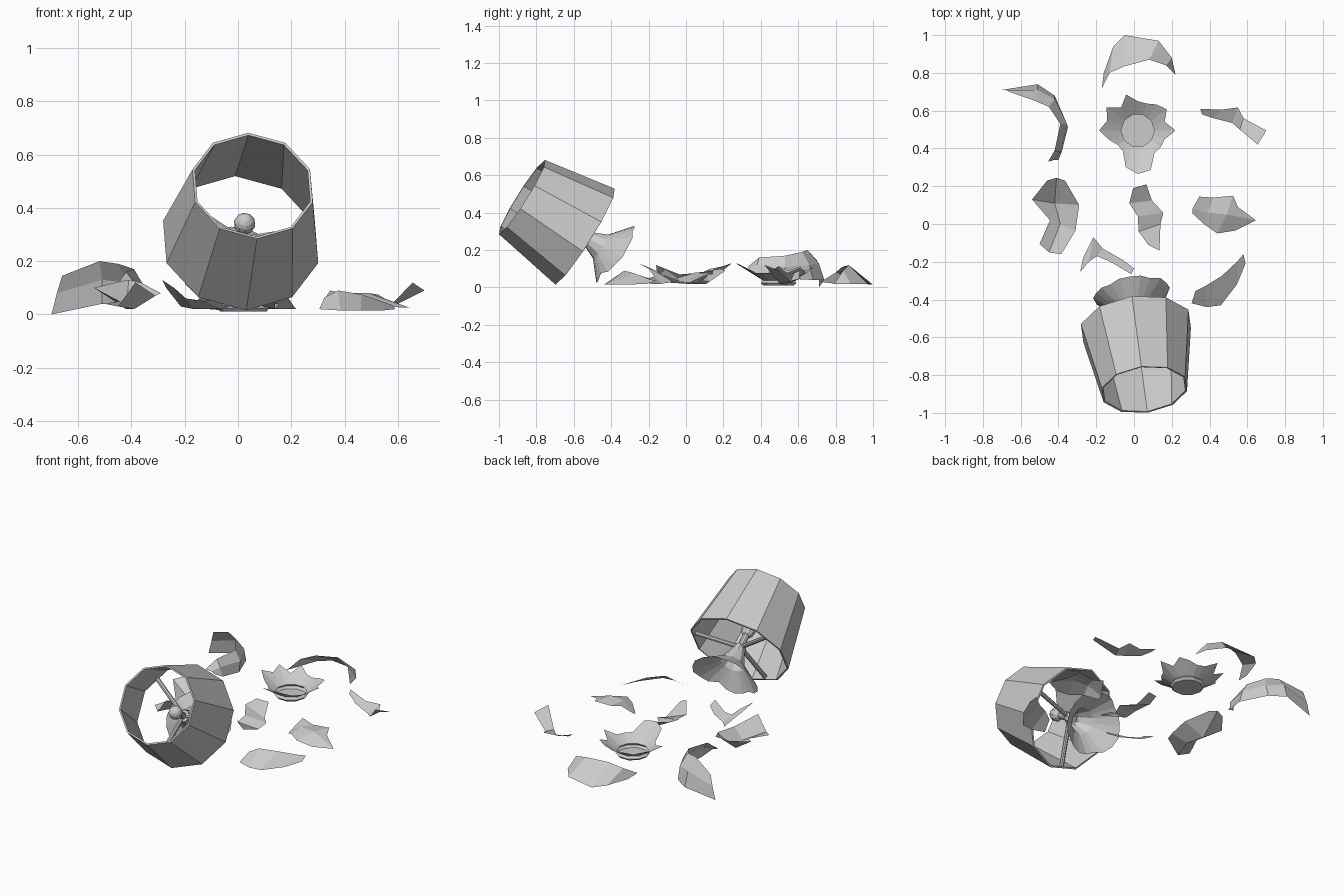
import bpy, bmesh, math
from mathutils import Vector, Matrix

if "Cube" in bpy.data.objects:
    bpy.data.objects.remove(bpy.data.objects["Cube"])

# Tilted frame shared by the shade, neck and fittings (origin = middle of the wide rim)
axis = Vector((.045, -.338, .212)).normalized()
side = Vector((0, 0, 1)).cross(axis).normalized()
up = axis.cross(side)
TILT = Matrix.Translation((.01, -.54, .272)) @ Matrix((side, up, axis)).transposed().to_4x4()


def finish(name, bm, matrix=None):
    bmesh.ops.recalc_face_normals(bm, faces=bm.faces)
    me = bpy.data.meshes.new(name)
    bm.to_mesh(me)
    bm.free()
    ob = bpy.data.objects.new(name, me)
    bpy.context.collection.objects.link(ob)
    if matrix:
        ob.matrix_world = matrix
    return ob


def grid(name, rows, matrix=None, closed=False, cap=False):
    """Skin equal-length rows of points; optionally closed round and capped on the first row."""
    bm = bmesh.new()
    vs = [[bm.verts.new(p) for p in row] for row in rows]
    n = len(rows[0])
    for a, b in zip(vs, vs[1:]):
        for i in range(n if closed else n - 1):
            j = (i + 1) % n
            bm.faces.new((a[i], a[j], b[j], b[i]))
    if cap:
        bm.faces.new(vs[0])
    return finish(name, bm, matrix)


def ring(r, z, n=10, phase=0.0):
    return [(r * math.cos(phase + math.tau * i / n), r * math.sin(phase + math.tau * i / n), z)
            for i in range(n)]


def jag_ring(radii, height):
    """Broken rim: 20 points around, height follows the radius."""
    return [(r * math.cos(math.tau * i / 20), r * math.sin(math.tau * i / 20), height(r))
            for i, r in enumerate(radii)]


def decagon20(r, z):
    """Ten-sided ring carrying extra mid-edge points so it can meet a jagged rim."""
    k = math.cos(math.pi / 10)
    return [(x * (k if i % 2 else 1), y * (k if i % 2 else 1), z)
            for i, (x, y, z) in enumerate(ring(r, z, 20))]


def rod(name, start, end, r, n=8):
    start, end = Vector(start), Vector(end)
    bm = bmesh.new()
    d = end - start
    bmesh.ops.create_cone(bm, cap_ends=True, segments=n, radius1=r, radius2=r, depth=d.length)
    m = Matrix.Translation((start + end) / 2) @ d.to_track_quat('Z', 'Y').to_matrix().to_4x4()
    return finish(name, bm, TILT @ m)


# Lampshade
ph = math.radians(90)
shade = grid("shade", [ring(.302, 0, 10, ph), ring(.234, .40, 10, ph)], TILT, closed=True)
sol = shade.modifiers.new("thickness", 'SOLIDIFY')
sol.thickness = .01

# Shade carrier arms, stem and finial ball
for i, deg in enumerate((10, 141, 252)):
    a = math.radians(deg)
    rod(f"carrier_arm_{i + 1}", (0, 0, .015), (.276 * math.cos(a), .276 * math.sin(a), .015), .013)
rod("stem", (0, 0, -.03), (0, 0, .12), .02, 10)
bm = bmesh.new()
bmesh.ops.create_uvsphere(bm, u_segments=10, v_segments=8, radius=.041)
finish("finial_ball", bm, TILT @ Matrix.Translation((0, 0, .131)))

# Broken neck still hanging from the shade
rim = [.205, .20, .20, .185, .19, .188, .188, .18, .19, .195,
       .205, .20, .19, .17, .175, .178, .17, .155, .18, .19]
grid("broken_neck", [decagon20(.035, .02), decagon20(.042, -.02), decagon20(.078, -.10),
                     jag_ring(rim, lambda r: -.10 - (r - .078) * .85)], TILT, closed=True, cap=True)

# Broken foot with jagged bowl
rim = [.20, .15, .19, .17, .15, .155, .20, .15, .205, .17,
       .205, .16, .13, .135, .205, .23, .22, .15, .15, .15]
grid("broken_foot", [decagon20(.088, .012), decagon20(.10, .025), decagon20(.088, .038),
                     jag_ring(rim, lambda r: .038 + (r - .088) * .65)],
     Matrix.Translation((.02, .495, 0)), closed=True, cap=True)

# Scattered body shards, each skinned between its broken edges
grid("shard_back", [
    [(-.16, .80, .02), (-.11, .94, .02), (-.05, 1, .015), (.13, .97, .02), (.20, .88, .02), (.22, .79, .02)],
    [(-.17, .72, .03), (-.13, .80, .08), (-.05, .835, .11), (.08, .87, .12), (.17, .84, .09), (.21, .80, .03)]])
grid("shard_back_left", [
    [(-.70, .71, 0), (-.51, .74, .04), (-.42, .68, .04), (-.35, .51, .05), (-.38, .39, .06), (-.40, .34, .09)],
    [(-.68, .71, .08), (-.51, .71, .13), (-.42, .66, .12), (-.355, .53, .11), (-.39, .38, .12), (-.42, .34, .10)],
    [(-.66, .70, .145), (-.52, .65, .20), (-.45, .62, .19), (-.39, .53, .17), (-.42, .39, .16), (-.455, .33, .11)]])
grid("shard_back_right", [
    [(.35, .61, .09), (.46, .605, .05), (.55, .617, .05), (.58, .56, .03), (.70, .495, .09)],
    [(.36, .58, .08), (.42, .56, .04), (.52, .535, .015), (.56, .50, .02), (.655, .42, .12)]])
grid("shard_left", [
    [(-.46, .23, .12), (-.54, .13, .10), (-.445, .02, .05), (-.50, -.105, .04)],
    [(-.41, .245, .13), (-.42, .11, .02), (-.39, 0, .02), (-.45, -.15, .03)],
    [(-.365, .23, .12), (-.29, .10, .08), (-.31, -.035, .07), (-.385, -.16, .12)]])
grid("shard_middle", [
    [(-.005, .19, .10), (-.025, .11, .09), (.02, .04, .06), (.025, -.04, .05), (.075, -.11, .10)],
    [(.065, .21, .09), (.095, .125, .03), (.155, .06, .04), (.14, 0, .02), (.135, -.14, .07)]])
grid("shard_right", [
    [(.345, .145, .09), (.42, .14, .07), (.525, .15, .075), (.55, .09, .06)],
    [(.31, .08, .03), (.39, .06, .08), (.49, .05, .08), (.645, .02, .025)],
    [(.31, .055, .02), (.37, 0, .05), (.44, -.05, .05), (.535, -.035, .03)]])
grid("shard_front_right", [
    [(.325, -.355, .065), (.375, -.33, .09), (.465, -.275, .075), (.55, -.195, .045), (.58, -.16, .035)],
    [(.305, -.42, .02), (.385, -.44, .015), (.46, -.43, .015), (.545, -.32, .015), (.59, -.21, .02)]])
grid("shard_front_left", [
    [(-.27, -.18, .10), (-.215, -.07, .03), (-.165, -.13, .02), (-.06, -.19, .02), (0, -.235, .04)],
    [(-.285, -.255, .13), (-.24, -.20, .10), (-.195, -.17, .06), (-.125, -.20, .05), (-.015, -.265, .07)]])
